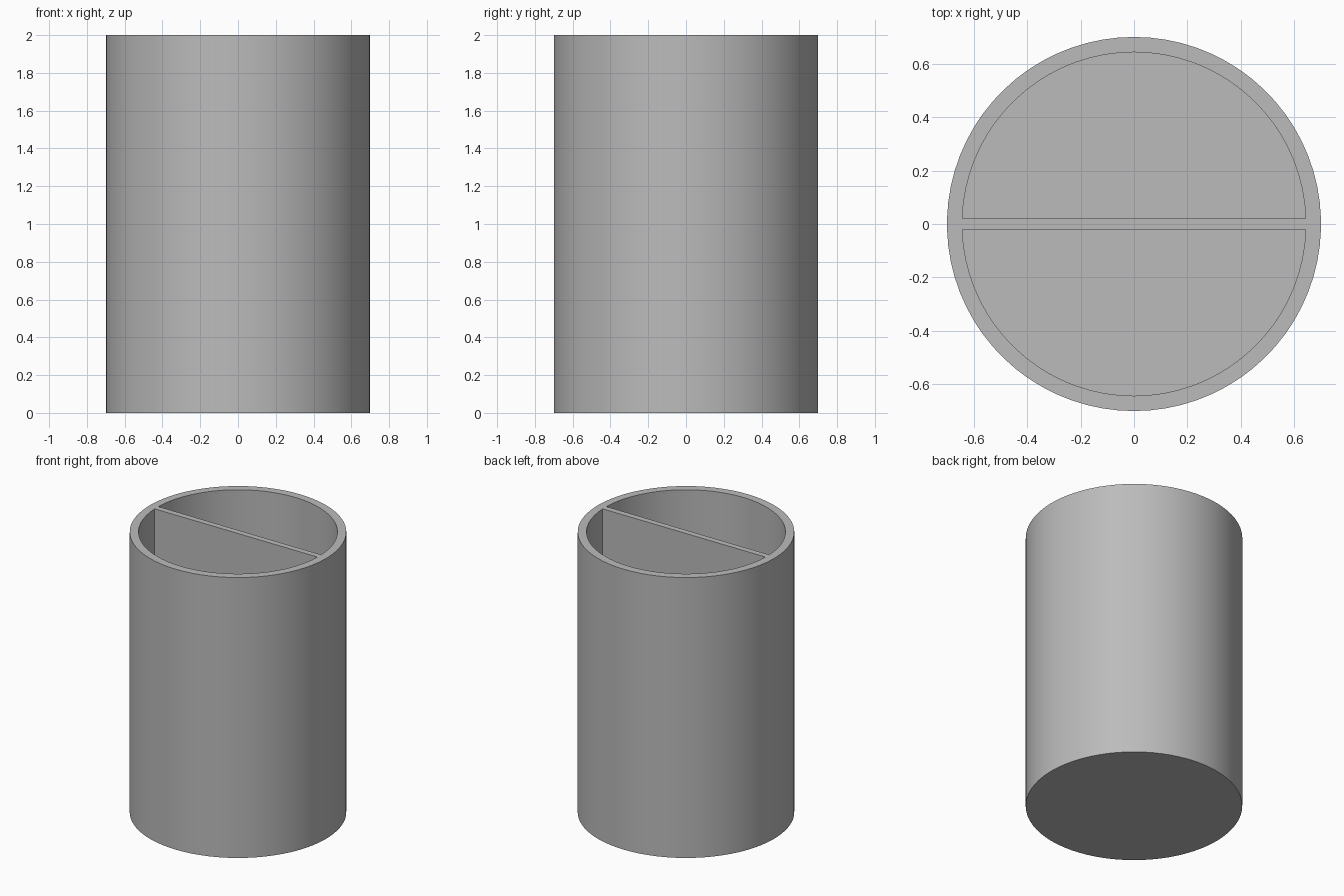
import bpy
import bmesh
from math import asin, cos, pi, sin

cube = bpy.data.objects.get("Cube")
if cube:
    bpy.data.objects.remove(cube, do_unlink=True)

HEIGHT = 2.0
OUTER = 0.70
INNER = 0.643
HALF_DIVIDER = 0.021
FLOOR = 0.057
STEPS = 36  # segments along each half of the wall

grey = bpy.data.materials.new("plain grey")
grey.use_nodes = True
colour = (0.5, 0.5, 0.5, 1)
grey.diffuse_color = colour
grey.node_tree.nodes["Principled BSDF"].inputs["Base Color"].default_value = colour

bm = bmesh.new()
start = asin(HALF_DIVIDER / INNER)


def arc(radius, z, turn):
    """Half ring of vertices, stopping at the divider on both ends."""
    angles = [turn + start + (pi - 2 * start) * i / STEPS for i in range(STEPS + 1)]
    return [bm.verts.new((radius * cos(a), radius * sin(a), z)) for a in angles]


def strip(lower, upper):
    """Quads between two vertex rows."""
    for i in range(len(lower) - 1):
        bm.faces.new((lower[i], lower[i + 1], upper[i + 1], upper[i]))


outer_low, outer_top, inner_top = [], [], []
for turn in (0, pi):
    low, top = arc(OUTER, 0, turn), arc(OUTER, HEIGHT, turn)
    rim, floor = arc(INNER, HEIGHT, turn), arc(INNER, FLOOR, turn)
    # Rim, then the curved wall, flat divider side and floor of one compartment
    strip(top, rim)
    strip(rim + rim[:1], floor + floor[:1])
    bm.faces.new(floor)
    outer_low += low
    outer_top += top
    inner_top.append(rim)

# Outer wall and base
strip(outer_low + outer_low[:1], outer_top + outer_top[:1])
bm.faces.new(outer_low[::-1])

# Top of the divider, running flush into the rim at both ends
back, front = inner_top
bm.faces.new((outer_top[-1], outer_top[0], back[0], back[-1],
              outer_top[STEPS], outer_top[STEPS + 1], front[0], front[-1]))
bmesh.ops.recalc_face_normals(bm, faces=bm.faces)

mesh = bpy.data.meshes.new("divided_cup")
bm.to_mesh(mesh)
bm.free()
mesh.materials.append(grey)
cup = bpy.data.objects.new("divided_cup", mesh)
bpy.context.collection.objects.link(cup)

# Smooth walls with crisp rims
bpy.ops.object.select_all(action="DESELECT")
cup.select_set(True)
bpy.context.view_layer.objects.active = cup
bpy.ops.object.shade_smooth_by_angle(angle=pi / 6)
